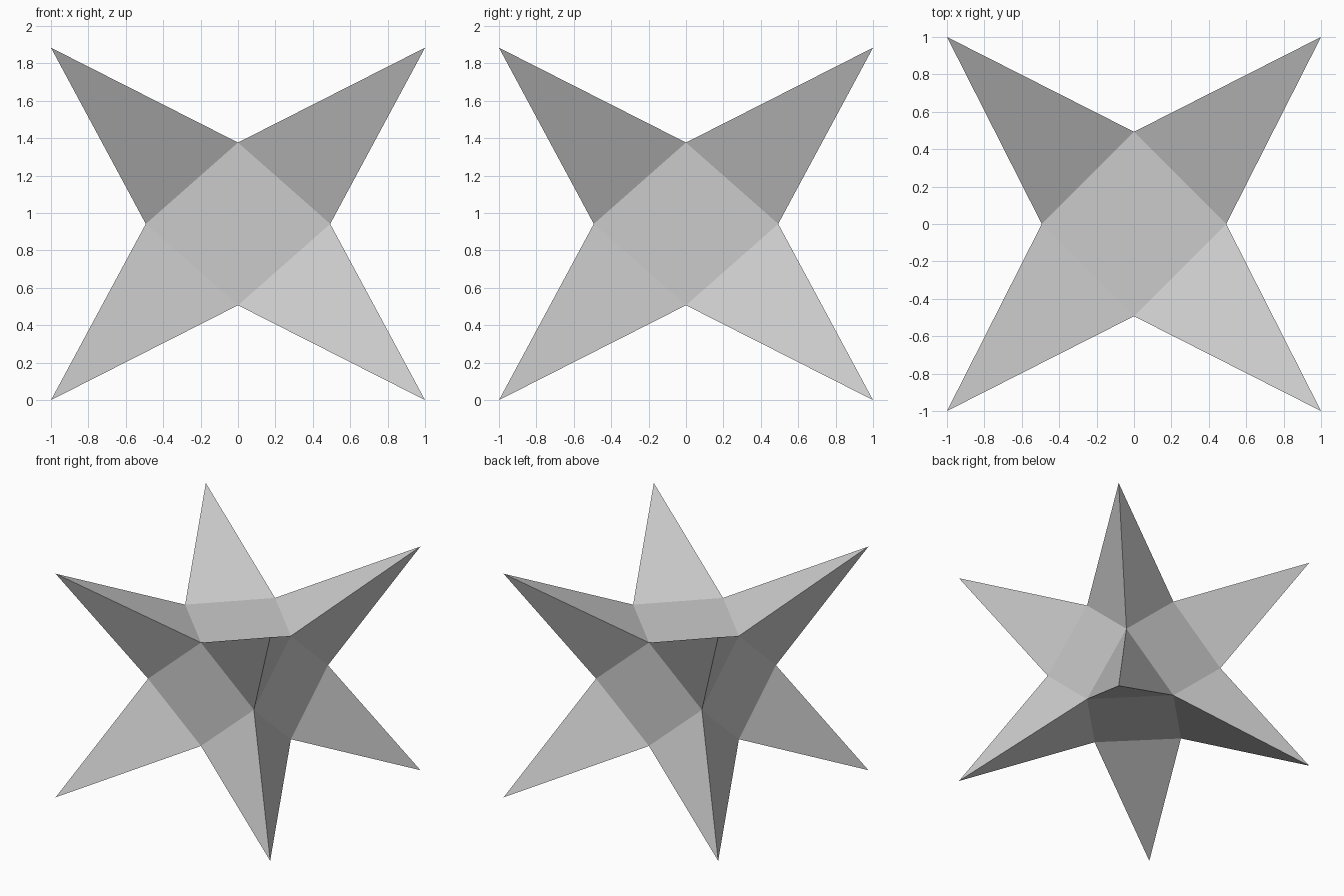
import bpy
import bmesh
from itertools import product
from mathutils import Vector

cube = bpy.data.objects.get("Cube")
if cube:
    bpy.data.objects.remove(cube, do_unlink=True)

CENTRE = Vector((0, 0, 0.942))
CORE = Vector((0.493, 0.493, 0.435))   # half size of the core
TIPS = Vector((1.0, 1.0, 0.942))       # half size across the spike tips

grey = bpy.data.materials.new("light_grey")
grey.use_nodes = True
colour = (0.6, 0.6, 0.6, 1)
grey.diffuse_color = colour
grey.node_tree.nodes["Principled BSDF"].inputs["Base Color"].default_value = colour

bm = bmesh.new()


def scaled(signs, size):
    return CENTRE + Vector([s * d for s, d in zip(signs, size)])


# Core corners: the edge midpoints of a box (one zero, two signs)
core = {s: bm.verts.new(scaled(s, CORE))
        for s in product((-1, 0, 1), repeat=3) if s.count(0) == 1}

# Flat square panels, one on each side of the core
for axis in range(3):
    a, b = (axis + 1) % 3, (axis + 2) % 3
    for side in (-1, 1):
        ring = []
        for u, v in ((1, 0), (0, 1), (-1, 0), (0, -1)):
            key = [0, 0, 0]
            key[axis], key[a], key[b] = side, u, v
            ring.append(core[tuple(key)])
        bm.faces.new(ring if side > 0 else ring[::-1])

# Three-sided spikes over the triangular corners of the core
for signs in product((-1, 1), repeat=3):
    tip = bm.verts.new(scaled(signs, TIPS))
    base = [core[tuple(0 if i == axis else s for i, s in enumerate(signs))]
            for axis in range(3)]
    for i in range(3):
        bm.faces.new((base[i], base[(i + 1) % 3], tip))

bmesh.ops.recalc_face_normals(bm, faces=bm.faces)
mesh = bpy.data.meshes.new("spiked_star")
bm.to_mesh(mesh)
bm.free()
mesh.materials.append(grey)
star = bpy.data.objects.new("spiked_star", mesh)
bpy.context.collection.objects.link(star)
